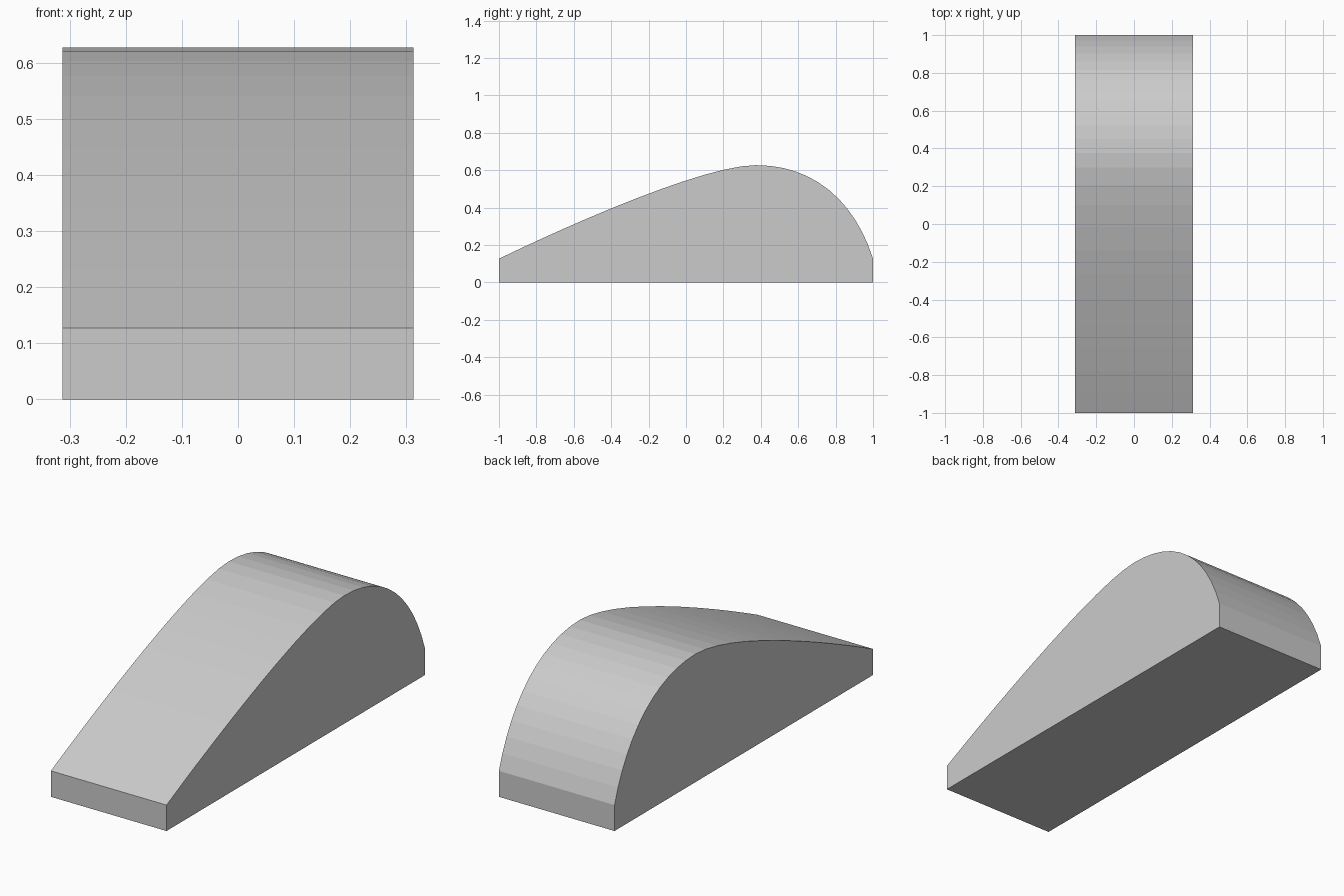
import bpy
import bmesh
from mathutils import Vector
from mathutils.geometry import interpolate_bezier

if "Cube" in bpy.data.objects:
    bpy.data.objects.remove(bpy.data.objects["Cube"])

HALF_WIDTH = 0.313


def arc(points, count):
    return [Vector(p) for p in interpolate_bezier(*[Vector((0, y, z)) for y, z in points], count)]


# Side profile: long rising slope, crest, then steep rounded back
rise = arc([(-1, 0.127), (-0.6, 0.32), (0.1, 0.627), (0.375, 0.627)], 13)
fall = arc([(0.375, 0.627), (0.68, 0.627), (0.9, 0.44), (1, 0.127)], 13)
profile = [Vector((0, -1, 0))] + rise + fall[1:] + [Vector((0, 1, 0))]

# Extrude the profile across the width
bm = bmesh.new()
side = bm.faces.new([bm.verts.new(p + Vector((-HALF_WIDTH, 0, 0))) for p in profile])
result = bmesh.ops.extrude_face_region(bm, geom=[side], use_keep_orig=True)
moved = [v for v in result["geom"] if isinstance(v, bmesh.types.BMVert)]
bmesh.ops.translate(bm, verts=moved, vec=(2 * HALF_WIDTH, 0, 0))
bmesh.ops.recalc_face_normals(bm, faces=bm.faces)

mesh = bpy.data.meshes.new("curved_wedge")
bm.to_mesh(mesh)
bm.free()
wedge = bpy.data.objects.new("curved_wedge", mesh)
bpy.context.collection.objects.link(wedge)
